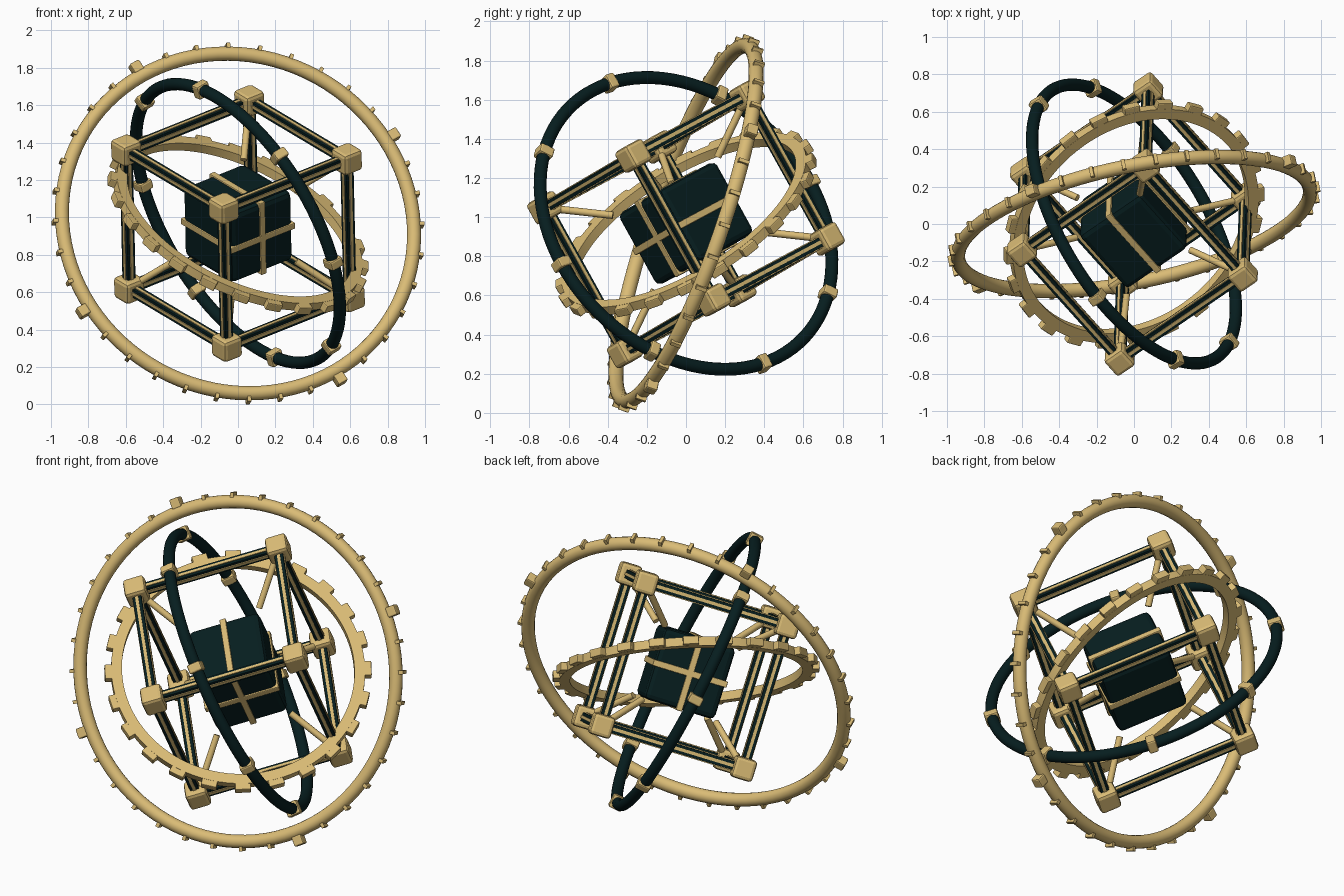
import bpy, bmesh, math
from mathutils import Matrix, Vector, Euler
from itertools import product

cube = bpy.data.objects.get("Cube")
if cube:
    bpy.data.objects.remove(cube)


def material(name, rgb):
    m = bpy.data.materials.new(name)
    m.use_nodes = True
    m.diffuse_color = (*rgb, 1)
    m.node_tree.nodes["Principled BSDF"].inputs["Base Color"].default_value = (*rgb, 1)
    return m


GOLD = material("pale_gold", (0.70, 0.50, 0.18))
DARK = material("dark_teal", (0.002, 0.013, 0.014))
CENTRE = Matrix.Translation((0, 0, 0.968))


def add_box(bm, size, matrix):
    bmesh.ops.create_cube(bm, size=1, matrix=matrix @ Matrix.Diagonal((*size, 1)))


def finish(bm, name, mat, matrix, bevel=0, smooth=False):
    bmesh.ops.recalc_face_normals(bm, faces=bm.faces)
    mesh = bpy.data.meshes.new(name)
    bm.to_mesh(mesh)
    bm.free()
    mesh.materials.append(mat)
    obj = bpy.data.objects.new(name, mesh)
    bpy.context.collection.objects.link(obj)
    obj.matrix_world = matrix
    if bevel:
        mod = obj.modifiers.new("bevel", 'BEVEL')
        mod.width, mod.segments = bevel, 2
    if smooth:
        bpy.ops.object.select_all(action='DESELECT')
        obj.select_set(True)
        bpy.context.view_layer.objects.active = obj
        bpy.ops.object.shade_smooth_by_angle(angle=math.radians(40))


def ring_frame(normal, start):
    """Placement whose local z is the ring axis and local x points at start."""
    z = Vector(normal).normalized()
    y = z.cross(Vector(start)).normalized()
    return CENTRE @ Matrix((y.cross(z), y, z)).transposed().to_4x4()


def ring(name, mat, matrix, profile, segments):
    """Sweep a closed (radius, height) profile around the local z axis."""
    bm = bmesh.new()
    rows = []
    for i in range(segments):
        turn = Matrix.Rotation(math.tau * i / segments, 3, 'Z')
        rows.append([bm.verts.new(turn @ Vector((r, 0, h))) for r, h in profile])
    n = len(profile)
    for i, j in product(range(segments), range(n)):
        a, b, k = rows[i], rows[(i + 1) % segments], (j + 1) % n
        bm.faces.new((a[j], b[j], b[k], a[k]))
    finish(bm, name, mat, matrix, smooth=True)


def circle(radius, tube, n=16):
    return [(radius + tube * math.cos(math.tau * i / n), tube * math.sin(math.tau * i / n))
            for i in range(n)]


def around(name, mat, matrix, count, radius, size, bevel=0):
    """Boxes spaced evenly on a ring; size is radial, tangential, axial."""
    bm = bmesh.new()
    for i in range(count):
        add_box(bm, size, Matrix.Rotation(math.tau * i / count, 4, 'Z')
                @ Matrix.Translation((radius, 0, 0)))
    finish(bm, name, mat, matrix, bevel)


# Cube frame and core share one tilt
tilt = CENTRE @ Euler((0.4, -0.32, 0.6)).to_matrix().to_4x4()
HALF, CORE = 0.42, 0.42
corners = [Vector(c) for c in product((-1, 1), repeat=3)]

# Rounded blocks on the frame corners
bm = bmesh.new()
for c in corners:
    add_box(bm, (0.125,) * 3, Matrix.Translation(c * HALF))
finish(bm, "frame_corners", GOLD, tilt, 0.02)

# Dark beams with a gold strip along the middle of each side
beams, strips = bmesh.new(), bmesh.new()
turn = Matrix(((0, 0, 1), (1, 0, 0), (0, 1, 0))).to_4x4()
for axis, s, t in product(range(3), (-1, 1), (-1, 1)):
    place = Matrix.Identity(4)
    for _ in range(axis):
        place = turn @ place
    place = place @ Matrix.Translation((s * HALF, t * HALF, 0))
    add_box(beams, (0.05, 0.05, 2 * HALF), place)
    add_box(strips, (0.06, 0.018, 2 * HALF), place)
    add_box(strips, (0.018, 0.06, 2 * HALF), place)
finish(beams, "frame_beams", DARK, tilt)
finish(strips, "frame_strips", GOLD, tilt)

# Struts from the frame corners, stopping just short of the core corners
bm = bmesh.new()
for c in corners:
    inner, outer = c * 0.218, c * HALF
    aim = (outer - inner).to_track_quat('Z', 'Y').to_matrix().to_4x4()
    bmesh.ops.create_cone(bm, cap_ends=True, segments=10, radius1=0.019, radius2=0.019,
                          depth=(outer - inner).length,
                          matrix=Matrix.Translation((inner + outer) / 2) @ aim)
finish(bm, "corner_struts", GOLD, tilt, smooth=True)

# Core block and the two bands around it
bm = bmesh.new()
add_box(bm, (CORE,) * 3, Matrix.Identity(4))
finish(bm, "core_block", DARK, tilt, 0.03)
bm = bmesh.new()
add_box(bm, (0.036, CORE + 0.018, CORE + 0.018), Matrix.Identity(4))
add_box(bm, (CORE + 0.018, CORE + 0.018, 0.036), Matrix.Identity(4))
finish(bm, "core_bands", GOLD, tilt, 0.005)

# Outer ring with small ticks and four knobs
outer = ring_frame((0.19, -0.927, 0.322), (0.83, 0.34, 0.47))
ring("outer_ring", GOLD, outer, circle(0.959, 0.038), 96)
around("outer_ticks", GOLD, outer, 36, 0.993, (0.038, 0.02, 0.055))
around("outer_knobs", GOLD, outer, 4, 1.01, (0.06, 0.06, 0.06), 0.008)

# Toothed flat ring
gear = ring_frame((0.395, -0.485, 0.78), (1, 0, -0.5))
ring("gear_ring", GOLD, gear,
     [(0.655, -0.025), (0.715, -0.025), (0.715, 0.025), (0.655, 0.025)], 96)
around("gear_teeth", GOLD, gear, 24, 0.724, (0.055, 0.09, 0.048), 0.006)

# Dark ring with eight clamps
band = ring_frame((0.76, 0.459, 0.459), (-0.195, -0.388, 0.71))
ring("dark_ring", DARK, band, circle(0.839, 0.033), 96)
around("ring_clamps", GOLD, band, 8, 0.839, (0.08, 0.055, 0.08), 0.01)
